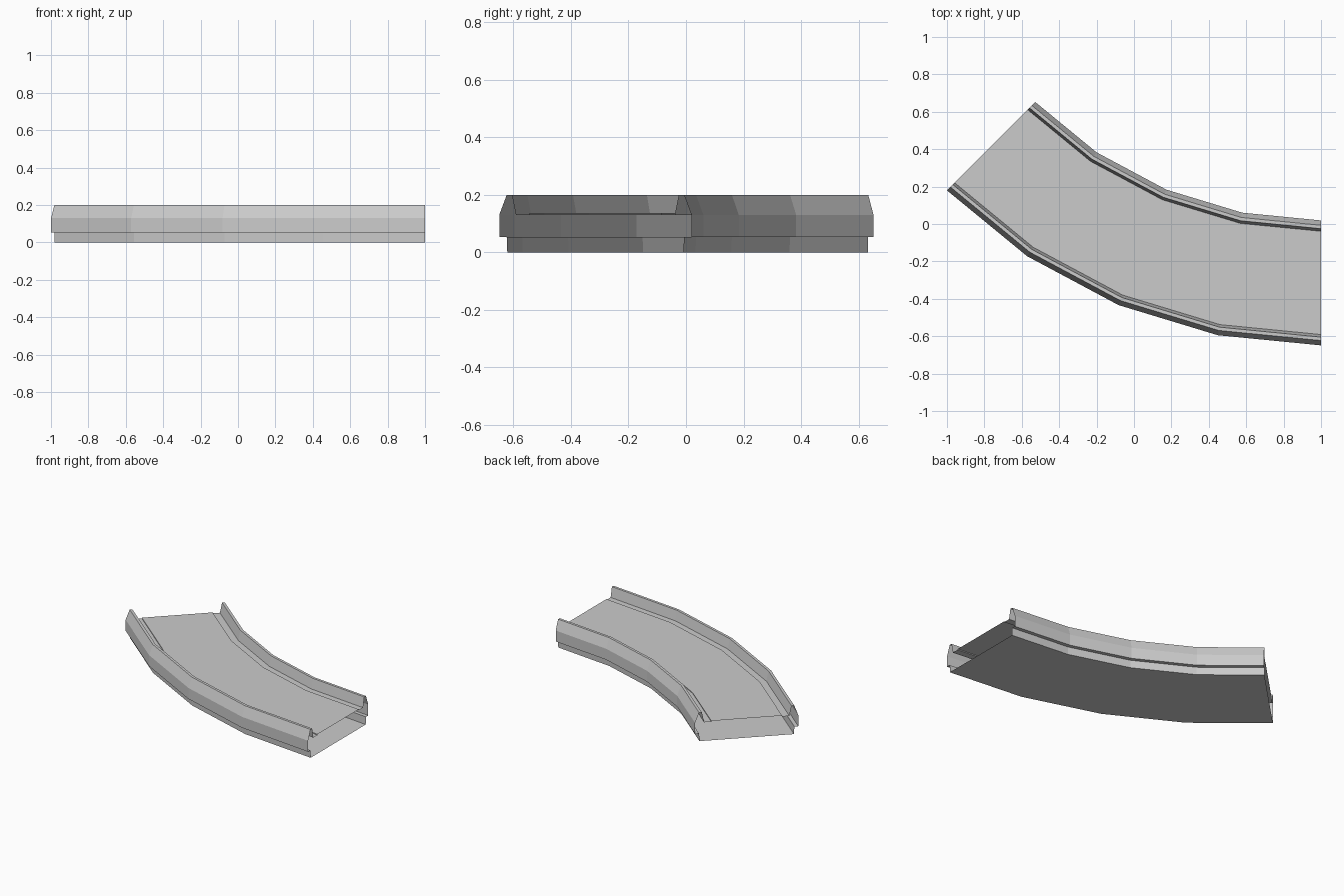
import bpy, math

if "Cube" in bpy.data.objects:
    bpy.data.objects.remove(bpy.data.objects["Cube"])

R_OUT = 2.828            # outer radius of the bend
WIDTH = 0.668            # overall width of the track
CENTRE = (1.0, 2.179)    # centre of the bend
STEPS = 4                # straight facets in the 45 degree bend

# Half cross-section: (distance in from the side edge, height), base to road
half = [(0.028, 0.0), (0.026, 0.053), (0.0, 0.053), (0.0, 0.13),
        (0.026, 0.2), (0.044, 0.2), (0.058, 0.13), (0.105, 0.13),
        (0.105, 0.136)]

# Mirror the half section to get the closed section, as (radius, height)
section = [(R_OUT - d, z) for d, z in half]
section += [(R_OUT - WIDTH + d, z) for d, z in reversed(half)]


def sweep_bend(name, profile):
    """Sweep a closed profile round the bend, leaving both ends open."""
    n = len(profile)
    verts, faces = [], []
    for s in range(STEPS + 1):
        a = math.radians(45) * s / STEPS
        for r, z in profile:
            verts.append((CENTRE[0] - r * math.sin(a),
                          CENTRE[1] - r * math.cos(a), z))
    for s in range(STEPS):
        for i in range(n):
            j = (i + 1) % n
            faces.append((s * n + i, s * n + j,
                          (s + 1) * n + j, (s + 1) * n + i))
    mesh = bpy.data.meshes.new(name)
    mesh.from_pydata(verts, [], faces)
    # Outward normals: the section runs up the outer wall, so flip if needed
    mesh.update()
    if mesh.polygons[2].normal.y > 0:
        mesh.flip_normals()
    obj = bpy.data.objects.new(name, mesh)
    bpy.context.collection.objects.link(obj)
    return obj


# Curved track with raised side rails, road deck and flat underside
sweep_bend("curved_track", section)
